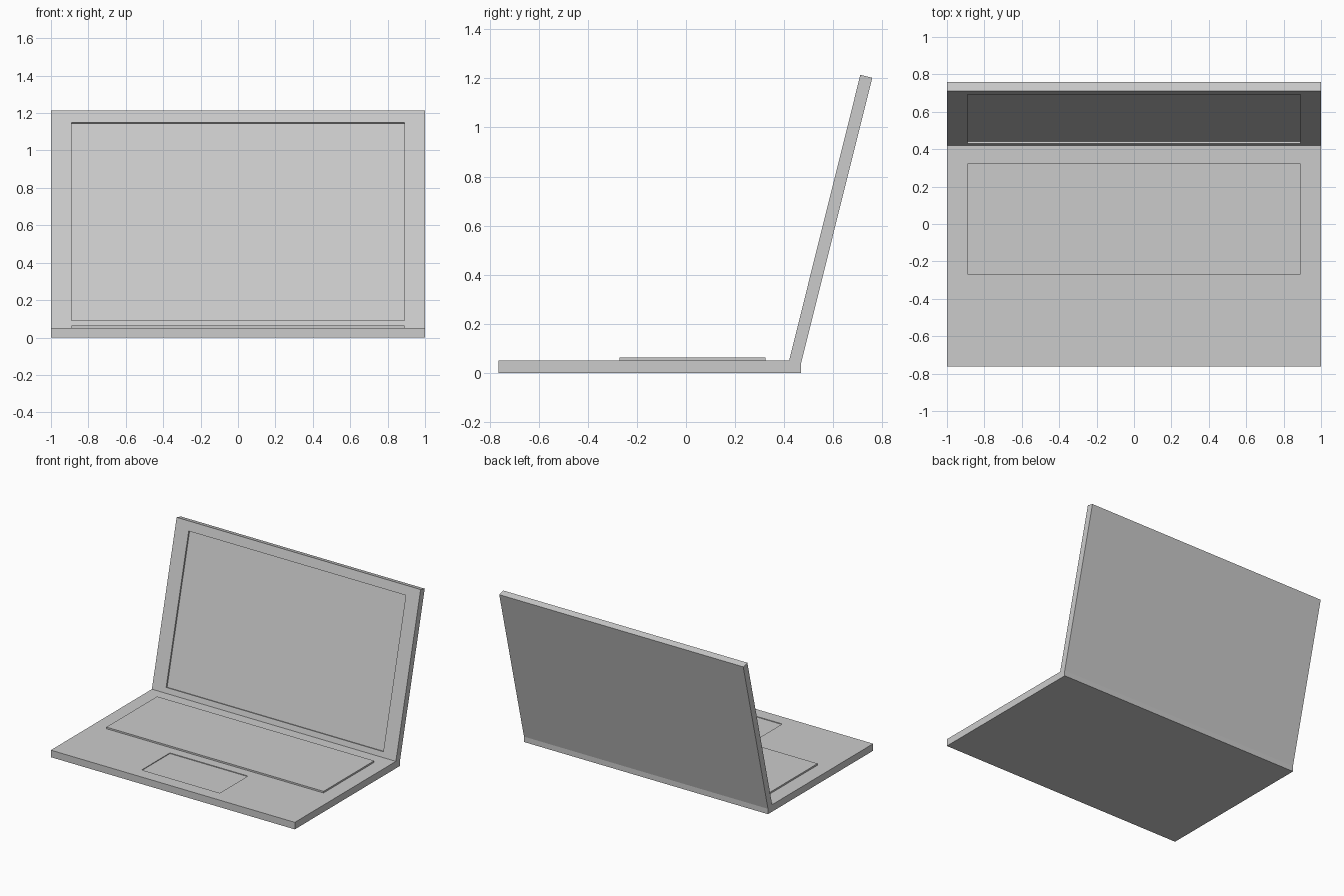
import bpy, math
from mathutils import Matrix

if "Cube" in bpy.data.objects:
    bpy.data.objects.remove(bpy.data.objects["Cube"])

HINGE = (0.42, 0.052)          # inner fold corner (y, z)
TILT = math.radians(14)        # lid lean from vertical
THICK, LID_H = 0.05, 1.198


def add_mesh(name, verts, faces):
    me = bpy.data.meshes.new(name)
    me.from_pydata(verts, [], faces)
    ob = bpy.data.objects.new(name, me)
    bpy.context.collection.objects.link(ob)
    return ob


def extrude_profile(name, pts, hw):
    """Extrude a y-z outline (counter-clockwise) along x from -hw to hw."""
    n = len(pts)
    verts = [(x, y, z) for x in (-hw, hw) for y, z in pts]
    faces = [tuple(range(n))[::-1], tuple(range(n, 2 * n))]
    faces += [(i, (i + 1) % n, n + (i + 1) % n, n + i) for i in range(n)]
    return add_mesh(name, verts, faces)


def box(name, hw, y0, y1, z0, z1):
    return extrude_profile(name, [(y0, z0), (y1, z0), (y1, z1), (y0, z1)], hw)


def cut(target, cutter):
    """Subtract the cutter, apply the result and discard the cutter."""
    cutter.hide_render = True
    mod = target.modifiers.new("recess", 'BOOLEAN')
    mod.operation = 'DIFFERENCE'
    mod.solver = 'EXACT'
    mod.object = cutter
    bpy.context.view_layer.objects.active = target
    bpy.ops.object.modifier_apply(modifier=mod.name)
    bpy.data.objects.remove(cutter)


def on_lid(d, h):
    """y-z point at depth d behind the lid face, h along it from the fold."""
    c, s = math.cos(TILT), math.sin(TILT)
    return (HINGE[0] + d * c + h * s, HINGE[1] - d * s + h * c)


# Folded shell: flat base plus leaning lid
back_y = on_lid(THICK, 0)[0]
shell = extrude_profile("laptop_shell", [
    (-0.763, 0), (back_y, 0), on_lid(THICK, 0), on_lid(THICK, LID_H),
    on_lid(0, LID_H), HINGE, (-0.763, HINGE[1])], 1.0)

# Sunken screen
cut(shell, extrude_profile("screen_cutter", [
    on_lid(-0.05, 0.04), on_lid(0.012, 0.04),
    on_lid(0.012, 1.13), on_lid(-0.05, 1.13)], 0.89))

# Sunken touchpad
cut(shell, box("touchpad_cutter", 0.32, -0.67, -0.34, 0.047, 0.1))

# Raised keyboard panel
box("keyboard_panel", 0.89, -0.27, 0.324, 0.05, 0.064)
